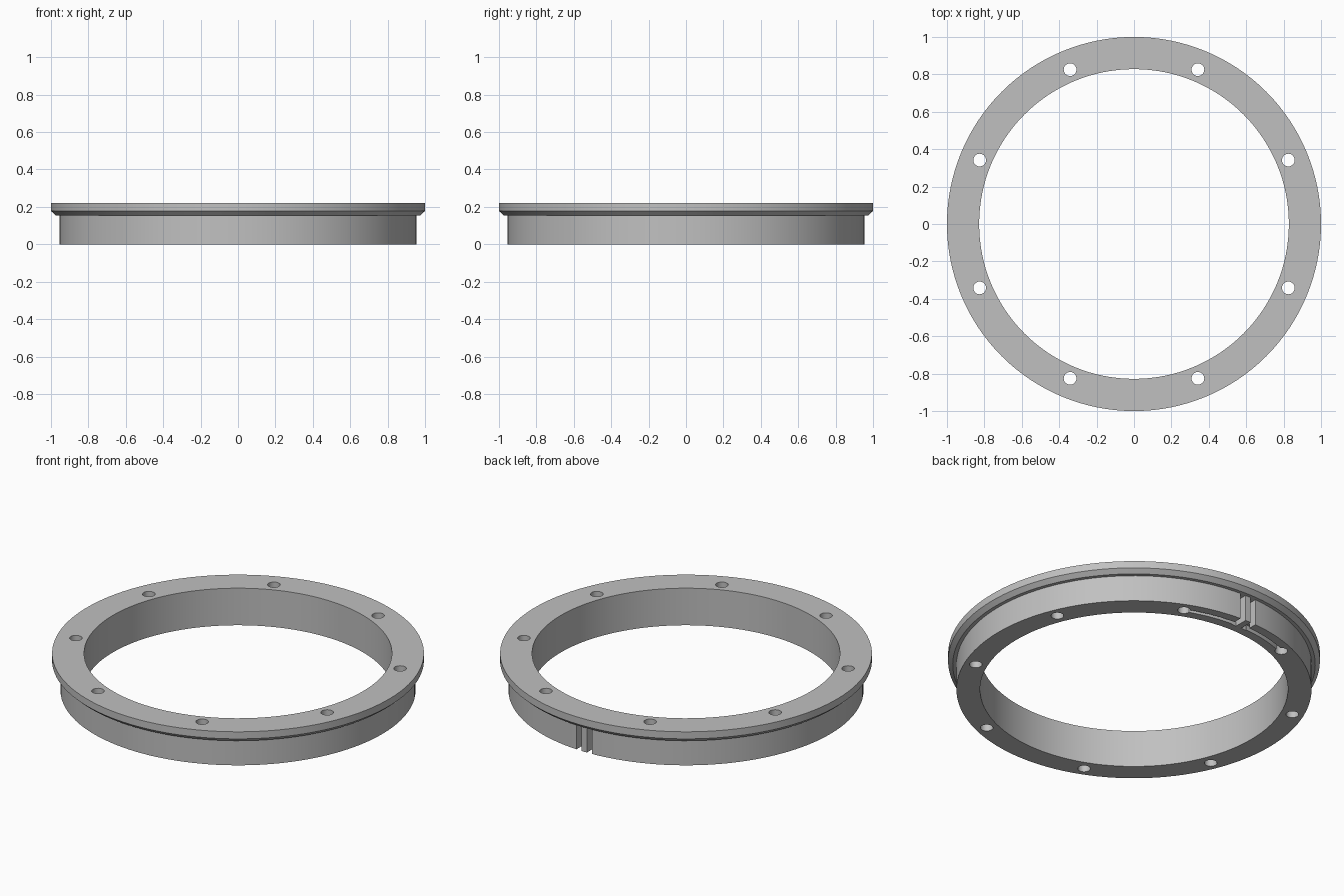
import bpy, bmesh
from math import sin, cos, pi, radians

old = bpy.data.objects.get("Cube")
if old:
    bpy.data.objects.remove(old)

grey = bpy.data.materials.new("plain_grey")
grey.use_nodes = True
colour = (0.53, 0.53, 0.53, 1)
grey.diffuse_color = colour
grey.node_tree.nodes["Principled BSDF"].inputs["Base Color"].default_value = colour

HOLE_R = 0.893     # radius of the bolt circle


def make_object(name, bm):
    bmesh.ops.recalc_face_normals(bm, faces=bm.faces)
    mesh = bpy.data.meshes.new(name)
    bm.to_mesh(mesh)
    bm.free()
    mesh.materials.append(grey)
    obj = bpy.data.objects.new(name, mesh)
    bpy.context.collection.objects.link(obj)
    return obj


def sweep(name, profile, start, end, steps):
    """Sweep a closed (radius, z) profile around z; a full turn closes itself."""
    full = end - start >= 360
    bm = bmesh.new()
    rings = []
    for i in range(steps if full else steps + 1):
        a = radians(start + (end - start) * i / steps)
        rings.append([bm.verts.new((r * cos(a), r * sin(a), z)) for r, z in profile])
    n = len(profile)
    for i in range(steps):
        a, b = rings[i], rings[(i + 1) % len(rings)]
        for j in range(n):
            k = (j + 1) % n
            bm.faces.new((a[j], a[k], b[k], b[j]))
    if not full:
        bm.faces.new(rings[0])
        bm.faces.new(rings[-1])
    return make_object(name, bm)


def box(name, x0, x1, y0, y1, z0, z1):
    bm = bmesh.new()
    bmesh.ops.create_cube(bm, size=1)
    for v in bm.verts:
        v.co.x = x1 if v.co.x > 0 else x0
        v.co.y = y1 if v.co.y > 0 else y0
        v.co.z = z1 if v.co.z > 0 else z0
    return make_object(name, bm)


def cut(target, cutter):
    mod = target.modifiers.new(cutter.name, "BOOLEAN")
    mod.operation = "DIFFERENCE"
    mod.solver = "EXACT"
    mod.object = cutter
    bpy.context.view_layer.objects.active = target
    bpy.ops.object.modifier_apply(modifier=mod.name)
    bpy.data.objects.remove(cutter)


# Flanged ring with a chamfered lower lip
ring = sweep("flanged_ring", [(0.828, 0), (0.955, 0), (0.955, 0.155), (0.975, 0.155),
                              (1, 0.178), (1, 0.22), (0.828, 0.22)], 0, 360, 128)

# Eight bolt holes
for i in range(8):
    a = radians(22.5 + 45 * i)
    bm = bmesh.new()
    bmesh.ops.create_cone(bm, cap_ends=True, segments=32, radius1=0.034, radius2=0.034, depth=1)
    bmesh.ops.translate(bm, verts=bm.verts, vec=(HOLE_R * cos(a), HOLE_R * sin(a), 0))
    cut(ring, make_object("bolt_hole", bm))

# Twin wall slots at the back, each joined to a hole by a groove underneath
for side in (-1, 1):
    xs = sorted((side * 0.018, side * 0.052))
    cut(ring, box("wall_slot", xs[0], xs[1], 0.875, 1.1, -0.1, 0.155))
    angles = sorted((90 + side * 2, 90 + side * 22.5))
    cut(ring, sweep("bottom_groove", [(0.881, -0.1), (0.905, -0.1), (0.905, 0.03), (0.881, 0.03)],
                    angles[0], angles[1], 12))

bpy.ops.object.select_all(action="DESELECT")
ring.select_set(True)
bpy.context.view_layer.objects.active = ring
bpy.ops.object.shade_smooth_by_angle(angle=radians(30))
